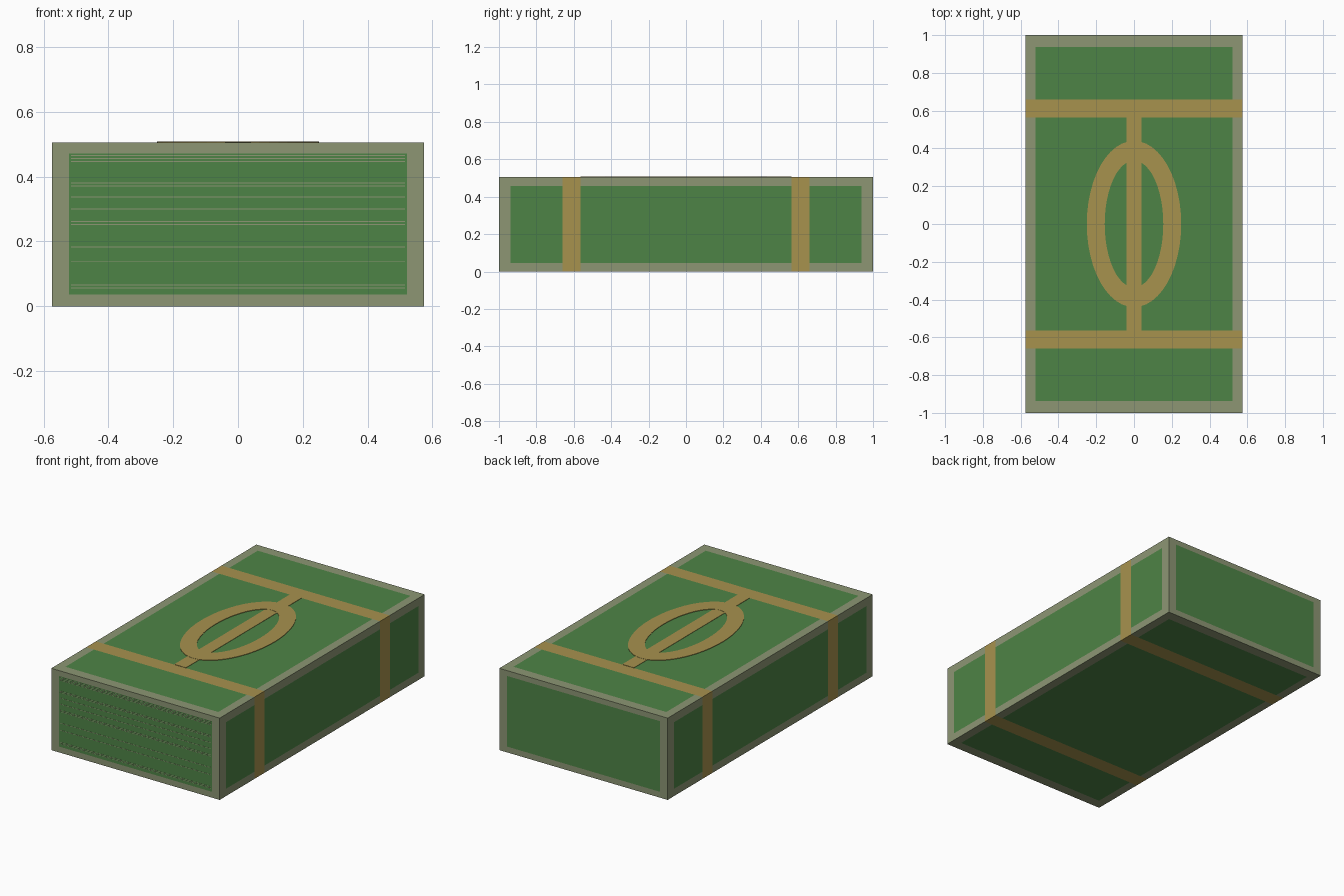
import bpy, bmesh, math
from mathutils import Vector

if "Cube" in bpy.data.objects:
    bpy.data.objects.remove(bpy.data.objects["Cube"])

# Overall size
HX, HY, H = 0.575, 1.0, 0.505
BAND_IN, BAND_OUT = 0.565, 0.66


def material(name, rgb):
    m = bpy.data.materials.new(name)
    m.diffuse_color = (*rgb, 1.0)
    m.use_nodes = True
    m.node_tree.nodes["Principled BSDF"].inputs["Base Color"].default_value = m.diffuse_color
    return m


GREEN = material("banknote green", (0.076, 0.231, 0.061))
OLIVE = material("pale olive edge", (0.266, 0.305, 0.175))
GOLD = material("gold band", (0.386, 0.287, 0.076))


def finish(bm, name, mats):
    me = bpy.data.meshes.new(name)
    bm.to_mesh(me)
    bm.free()
    for m in mats:
        me.materials.append(m)
    ob = bpy.data.objects.new(name, me)
    bpy.context.collection.objects.link(ob)
    return ob


def cut(bm, axis, value):
    co, no = Vector((0, 0, 0)), Vector((0, 0, 0))
    co[axis], no[axis] = value, 1
    bmesh.ops.bisect_plane(bm, geom=bm.verts[:] + bm.edges[:] + bm.faces[:],
                           plane_co=co, plane_no=no)


# Bundle: a box cut along its painted borders and wrapping bands
bm = bmesh.new()
bmesh.ops.create_cube(bm, size=1)
for v in bm.verts:
    v.co = (v.co.x * 2 * HX, v.co.y * 2 * HY, (v.co.z + 0.5) * H)
for s in (-1, 1):
    cut(bm, 0, s * 0.522)
    for y in (BAND_IN, BAND_OUT, 0.938):
        cut(bm, 1, s * y)
for z in (0.036, 0.045, 0.456, 0.472):
    cut(bm, 2, z)

# Colour rule: bands wrap the long way round, olive near every box edge
for f in bm.faces:
    c, n = f.calc_center_median(), f.normal
    end = abs(n.y) > 0.5
    z_low, z_high = (0.036, 0.472) if end else (0.045, 0.456)
    near_x = abs(n.x) < 0.5 and abs(c.x) > 0.522
    near_y = not end and abs(c.y) > 0.938
    near_z = abs(n.z) < 0.5 and not z_low < c.z < z_high
    if not end and BAND_IN < abs(c.y) < BAND_OUT:
        f.material_index = 2
    else:
        f.material_index = 1 if near_x or near_y or near_z else 0
finish(bm, "note_bundle", (GREEN, OLIVE, GOLD))


def plate(name, size, centre, mat):
    b = bmesh.new()
    bmesh.ops.create_cube(b, size=1)
    for v in b.verts:
        v.co = Vector([v.co[i] * size[i] + centre[i] for i in range(3)])
    return finish(b, name, (mat,))


# Thin sheet lines on the front end
for z in (0.465, 0.456, 0.447, 0.381, 0.372, 0.337, 0.3, 0.262, 0.253,
          0.183, 0.139, 0.065, 0.056):
    plate("sheet_line", (1.03, 0.002, 0.003), (0, -HY, z), OLIVE)

# Plain top ornament: a centre bar and an oval ring
plate("ornament_bar", (0.08, 2 * BAND_IN, 0.002), (0, 0, H + 0.001), GOLD)
bm = bmesh.new()
N = 48
loops = []
for rx, ry, z in ((0.25, 0.44, H), (0.25, 0.44, H + 0.003),
                  (0.155, 0.335, H + 0.003), (0.155, 0.335, H)):
    loops.append([bm.verts.new((rx * math.cos(2 * math.pi * i / N),
                                ry * math.sin(2 * math.pi * i / N), z))
                  for i in range(N)])
for a, b in zip(loops, loops[1:]):
    for i in range(N):
        j = (i + 1) % N
        bm.faces.new((a[i], a[j], b[j], b[i]))
finish(bm, "ornament_ring", (GOLD,))
